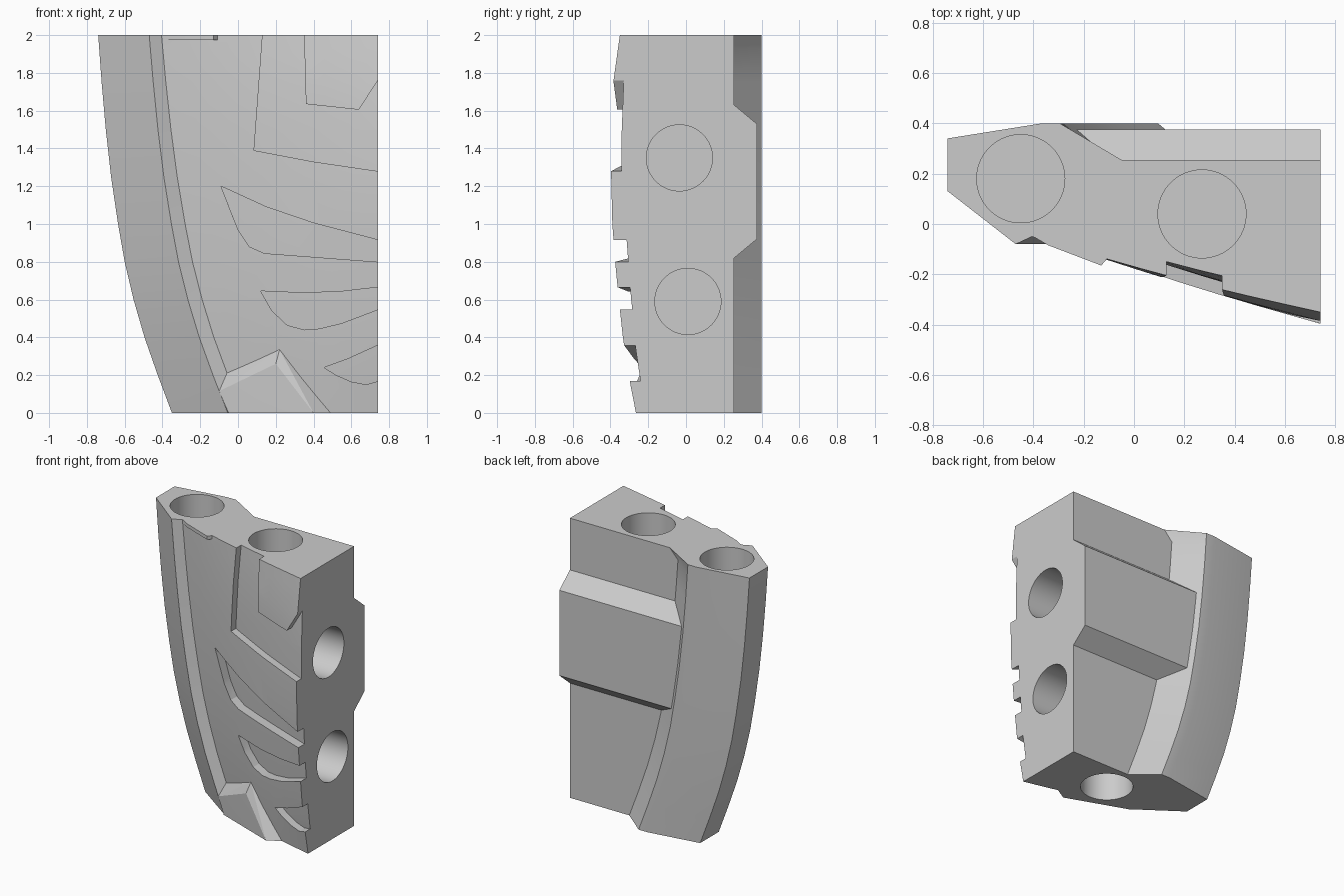
import bpy, bmesh, math
from mathutils import Matrix, Vector

cube = bpy.data.objects.get("Cube")
if cube:
    bpy.data.objects.remove(cube, do_unlink=True)

stone = bpy.data.materials.new("plain grey")
stone.use_nodes = True
GREY = (0.6, 0.6, 0.6, 1)
stone.diffuse_color = GREY
stone.node_tree.nodes["Principled BSDF"].inputs["Base Color"].default_value = GREY

RIGHT = 0.74
# height, outer edge x, front y along the straight side
STATIONS = [(0, -.35, -.265), (.2, -.425, -.304), (.4, -.495, -.334), (.6, -.553, -.356),
            (.8, -.60, -.375), (1, -.635, -.39), (1.25, -.672, -.396), (1.5, -.70, -.395),
            (1.75, -.722, -.385), (1.93, -.735, -.36), (2, -.74, -.35)]


def station(z):
    """Outer edge x and front y at any height."""
    z = min(max(z, 0), 2)
    for (z0, x0, y0), (z1, x1, y1) in zip(STATIONS, STATIONS[1:]):
        if z <= z1:
            f = (z - z0) / (z1 - z0)
            return x0 + f * (x1 - x0), y0 + f * (y1 - y0)


def panel_start(z):
    return station(z)[0] + .335 + .02 * (2 - z)


def panel_y(x, z):
    """Gently bulging front panel."""
    a = panel_start(z)
    t = (x - a) / (RIGHT - a)
    bulge = .015 * math.sin(math.pi * min(max(t, 0), 1))
    return -.05 + (station(z)[1] + .05) * t - bulge


def make(name, bm):
    bmesh.ops.recalc_face_normals(bm, faces=bm.faces[:])
    mesh = bpy.data.meshes.new(name)
    bm.to_mesh(mesh)
    bm.free()
    mesh.materials.append(stone)
    obj = bpy.data.objects.new(name, mesh)
    bpy.context.collection.objects.link(obj)
    return obj


def loft(name, rings):
    """Skin a stack of equal cross-sections and cap both ends."""
    bm = bmesh.new()
    rows = [[bm.verts.new(p) for p in ring] for ring in rings]
    n = len(rows[0])
    for a, b in zip(rows, rows[1:]):
        for i in range(n):
            bm.faces.new((a[i], a[(i + 1) % n], b[(i + 1) % n], b[i]))
    bm.faces.new(rows[0])
    bm.faces.new(rows[-1])
    return make(name, bm)


def front_prism(name, outline):
    return loft(name, [[(x, y, z) for x, z in outline] for y in (-.6, .1)])


def combine(target, tool, operation):
    mod = target.modifiers.new("cut", 'BOOLEAN')
    mod.object, mod.operation, mod.solver = tool, operation, 'EXACT'
    bpy.context.view_layer.update()
    graph = bpy.context.evaluated_depsgraph_get()
    mesh = bpy.data.meshes.new_from_object(target.evaluated_get(graph))
    target.modifiers.clear()
    target.data = mesh
    bpy.data.objects.remove(tool, do_unlink=True)


def panel_points(z, end, depth, n=8):
    a = panel_start(z)
    xs = [a + (end - a) * i / n for i in range(n + 1)]
    return [(x, panel_y(x, z) + depth, z) for x in xs]


# Main body: outer rim, step, front panel, flat back and rear ridge
rings = []
for z, xo, _ in STATIONS:
    foot = xo + (.69 if z == 2 else .62)
    rings.append([(xo, .13, z), (xo + .27 + .0125 * (2 - z), -.08, z)]
                 + panel_points(z, RIGHT, 0)
                 + [(RIGHT, .255, z), (foot, .255, z), (xo + .445, .4, z),
                    (xo + .375, .4, z), (xo, .34, z)])
body = loft("shield_quarter", rings)

# Raised back block
section = [(.2, .77), (.255, .82), (.375, .92), (.375, 1.53), (.255, 1.63), (.2, 1.68)]
combine(body, loft("back_block", [[(x, y, z) for y, z in section]
                                  for x in (-.28, RIGHT)]), 'UNION')

# Raised pointed plate at the lower tip
bm = bmesh.new()
tip = [(-.05, -.09, 0), (-.10, -.08, .115), (.20, -.195, .26), (.40, -.256, 0), (-.1, .05, 0)]
tip += [(x, panel_y(x, z), z) for x, z in ((-.06, .21), (.22, .335), (.49, 0))]
tip += [(x, .1, z) for x, z in ((0, .2), (.22, .3), (.45, 0))]
for p in tip:
    bm.verts.new(p)
hull = bmesh.ops.convex_hull(bm, input=bm.verts[:])
bmesh.ops.delete(bm, geom=list(set(v for v in hull["geom_interior"] + hull["geom_unused"]
                                   if isinstance(v, bmesh.types.BMVert))), context='VERTS')
combine(body, make("tip_plate", bm), 'UNION')

# Thin lip at the top edge
lip = [(-.40, -.05), (-.34, -.085), (-.13, -.165), (-.10, -.13), (-.2, 0), (-.35, 0)]
combine(body, loft("top_lip", [[(x, y, z) for x, y in lip] for z in (1.975, 2)]), 'UNION')

# Sunken front areas: upper recess around a raised block, and three curved grooves
RECESS = [(.14, 2.1), (.13, 2), (.085, 1.39), (.4, 1.33), (.74, 1.28), (.8, 1.27),
          (.8, 1.85), (.74, 1.76), (.64, 1.605), (.36, 1.635), (.35, 2), (.35, 2.1)]
LONG = [(-.09, 1.2), (.15, 1.09), (.4, 1.005), (.8, .9), (.8, .795), (.14, .845),
        (.06, .88), (0, .97)]
MIDDLE = [(.12, .645), (.35, .635), (.55, .643), (.8, .672), (.8, .57), (.55, .475),
          (.43, .446), (.35, .44), (.26, .465), (.18, .54)]
LOW = [(.455, .24), (.58, .285), (.8, .385), (.8, .195), (.74, .168), (.68, .15),
       (.6, .165), (.52, .2)]
for outline, depth in ((RECESS, .055), (LONG, .07), (MIDDLE, .067), (LOW, .06)):
    cutter = front_prism("sunken_area", outline)
    heights = [-.1] + [s[0] for s in STATIONS] + [2.2]
    core = loft("floor_core", [panel_points(z, .9, depth) + [(.9, .2, z), (panel_start(z), .2, z)]
                               for z in heights])
    combine(cutter, core, 'DIFFERENCE')
    combine(body, cutter, 'DIFFERENCE')

# Round blind sockets for joining pins
for spot, axis in (((-.45, .18, 2), 'Z'), ((.27, .04, 2), 'Z'), ((.27, .04, 0), 'Z'),
                   ((RIGHT, -.035, 1.35), 'X'), ((RIGHT, .01, .59), 'X')):
    bm = bmesh.new()
    turn = Matrix.Rotation(math.pi / 2, 4, 'Y') if axis == 'X' else Matrix()
    bmesh.ops.create_cone(bm, cap_ends=True, segments=64, radius1=.175, radius2=.175,
                          depth=.7, matrix=Matrix.Translation(Vector(spot)) @ turn)
    combine(body, make("pin_socket", bm), 'DIFFERENCE')

bpy.ops.object.select_all(action='DESELECT')
body.select_set(True)
bpy.context.view_layer.objects.active = body
bpy.ops.object.shade_smooth_by_angle(angle=math.radians(22))
